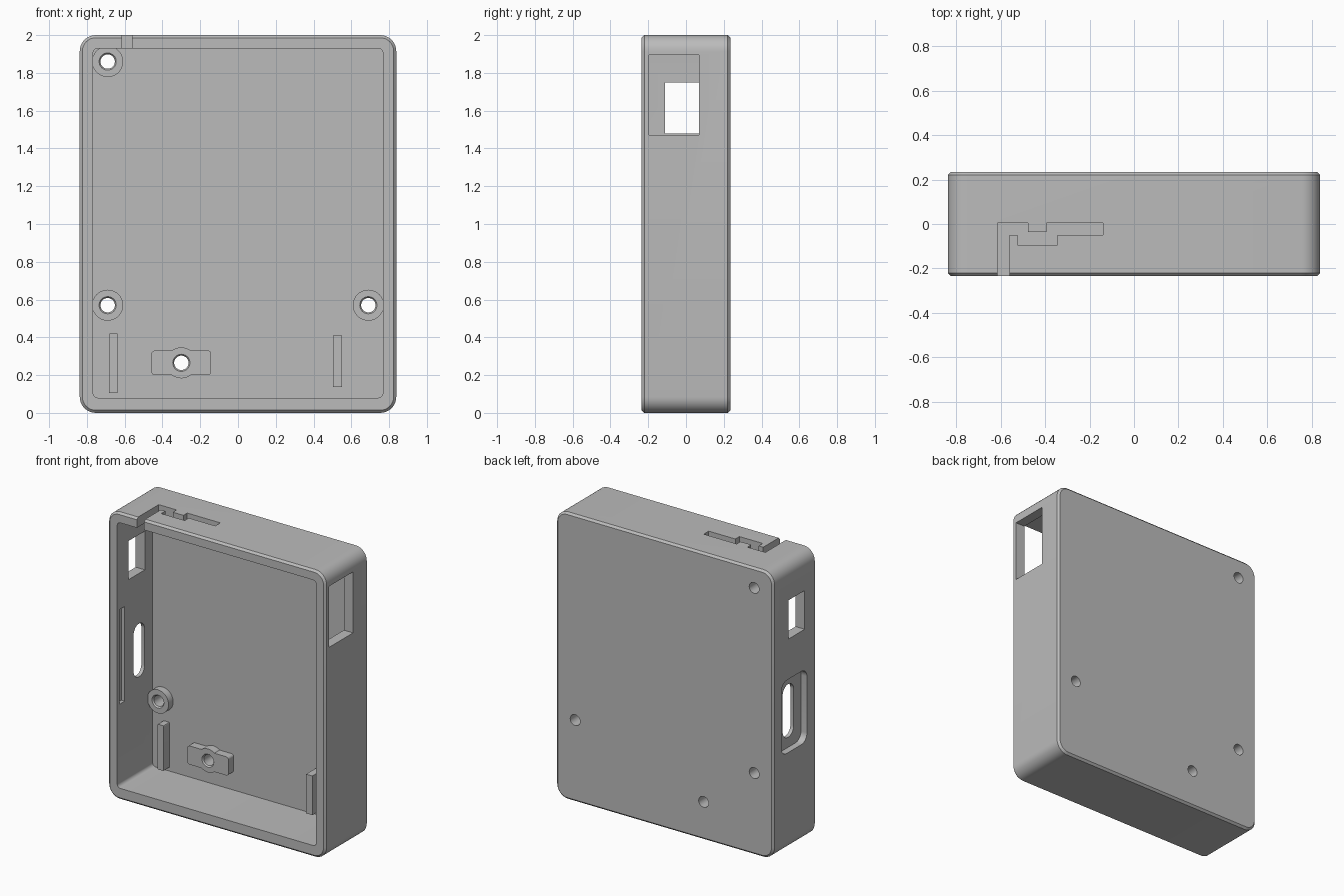
import bpy, bmesh
from math import sin, cos, pi, radians

if "Cube" in bpy.data.objects:
    bpy.data.objects.remove(bpy.data.objects["Cube"])

grey = bpy.data.materials.new("plain_grey")
grey.use_nodes = True
grey.diffuse_color = (0.5, 0.5, 0.5, 1)
grey.node_tree.nodes["Principled BSDF"].inputs["Base Color"].default_value = (0.5, 0.5, 0.5, 1)

AXES = {"X": lambda u, v, d: (d, u, v),
        "Y": lambda u, v, d: (u, d, v),
        "Z": lambda u, v, d: (u, v, d)}
FRONT, BACK, FLOOR = -0.235, 0.235, 0.155
WALL_X, INNER_X = 0.838, 0.767


def rounded(u0, u1, v0, v1, r=0.0, seg=8):
    """Rectangle outline with rounded corners."""
    if r <= 0:
        return [(u0, v0), (u1, v0), (u1, v1), (u0, v1)]
    corners = [(u1 - r, v1 - r), (u0 + r, v1 - r), (u0 + r, v0 + r), (u1 - r, v0 + r)]
    return [(cu + r * cos(pi / 2 * (k + i / seg)), cv + r * sin(pi / 2 * (k + i / seg)))
            for k, (cu, cv) in enumerate(corners) for i in range(seg + 1)]


def circle(u, v, r, n=40):
    return [(u + r * cos(2 * pi * i / n), v + r * sin(2 * pi * i / n)) for i in range(n)]


def loft(name, axis, sections):
    """Closed solid through (depth, outline) sections."""
    bm = bmesh.new()
    rings = [[bm.verts.new(AXES[axis](u, v, d)) for u, v in pts] for d, pts in sections]
    n = len(rings[0])
    for a, b in zip(rings, rings[1:]):
        for i in range(n):
            j = (i + 1) % n
            bm.faces.new((a[i], a[j], b[j], b[i]))
    bm.faces.new(rings[0])
    bm.faces.new(rings[-1])
    bmesh.ops.recalc_face_normals(bm, faces=bm.faces)
    mesh = bpy.data.meshes.new(name)
    bm.to_mesh(mesh)
    bm.free()
    mesh.materials.append(grey)
    obj = bpy.data.objects.new(name, mesh)
    bpy.context.collection.objects.link(obj)
    return obj


def prism(name, axis, outline, d0, d1):
    return loft(name, axis, [(d0, outline), (d1, outline)])


def combine(target, tool, operation="DIFFERENCE", keep=False):
    mod = target.modifiers.new("combine", "BOOLEAN")
    mod.operation, mod.solver, mod.object = operation, "EXACT", tool
    bpy.ops.object.select_all(action="DESELECT")
    bpy.context.view_layer.objects.active = target
    target.select_set(True)
    bpy.ops.object.modifier_apply(modifier=mod.name)
    if not keep:
        bpy.data.objects.remove(tool)


def case_outline(inset):
    return rounded(-WALL_X + inset, WALL_X - inset, inset, 2 - inset, 0.085 - inset)


# Shell with chamfered front and back rims, then the open cavity
c = 0.014
case = loft("case", "Y", [(FRONT, case_outline(c)), (FRONT + c, case_outline(0)),
                          (BACK - c, case_outline(0)), (BACK, case_outline(c))])
combine(case, prism("cavity", "Y", rounded(-INNER_X, INNER_X, 0.08, 1.93, 0.025), -0.4, FLOOR))

# Side windows: a large one on the left wall, a small one on the right wall
combine(case, prism("large_window", "X", rounded(-0.195, 0.07, 1.47, 1.895), 0.6, 1))
combine(case, prism("small_window", "X", rounded(-0.11, 0.07, 1.48, 1.75), -1, -0.6))

# Port on the right wall: shallow outer pocket and a rounded through slot
combine(case, prism("port_pocket", "X", rounded(-0.135, 0.147, 0.69, 1.2, 0.06), -1, -WALL_X + 0.046))
combine(case, prism("port_slot", "X", rounded(-0.054, 0.067, 0.76, 1.13, 0.058), -1, -0.6))

# Long shallow grooves inside both side walls, near the open front
for side in (-1, 1):
    combine(case, prism("groove", "X", rounded(-0.207, -0.152, 0.65, 1.31),
                        side * 0.7, side * (INNER_X + 0.025)))

# Stepped cable channel through the top wall
channel = [(-0.615, -0.3), (-0.56, -0.3), (-0.56, -0.05), (-0.525, -0.05), (-0.525, -0.095),
           (-0.345, -0.095), (-0.345, -0.05), (-0.14, -0.05), (-0.14, 0.005), (-0.395, 0.005),
           (-0.395, -0.037), (-0.477, -0.037), (-0.477, 0.005), (-0.615, 0.005)]
combine(case, prism("cable_channel", "Z", channel, 1.88, 2.1))

# Screw bosses; the lower middle one carries a bar across it
root = FLOOR + 0.002
mounts = [("upper_right_boss", -0.69, 1.86, 0.104), ("lower_right_boss", -0.69, 0.57, 0.104),
          ("lower_left_boss", 0.69, 0.57, 0.104), ("bar_mount", -0.3, 0.265, 0.097)]
parts = [case]
for name, x, z, top in mounts:
    boss = prism(name, "Y", circle(x, z, 0.082), top, root)
    if name == "bar_mount":
        bar = prism("bar", "Y", rounded(x - 0.158, x + 0.158, z - 0.065, z + 0.065, 0.018), top, root)
        combine(boss, bar, "UNION")
    drill = loft("drill", "Y", [(top - 0.01, circle(x, z, 0.053)), (top + 0.01, circle(x, z, 0.038)),
                                (0.3, circle(x, z, 0.038))])
    combine(boss, drill, keep=True)
    combine(case, drill)
    parts.append(boss)

# Upright support ribs on the floor of the cavity
parts.append(prism("right_rib", "Y", rounded(-0.684, -0.636, 0.105, 0.42, 0.006, 3), 0.09, root))
parts.append(prism("left_rib", "Y", rounded(0.502, 0.55, 0.137, 0.41), 0.033, root))

# Smooth the round walls, keep the edges sharp
bpy.ops.object.select_all(action="DESELECT")
for part in parts:
    part.select_set(True)
bpy.context.view_layer.objects.active = case
bpy.ops.object.shade_smooth_by_angle(angle=radians(30))
